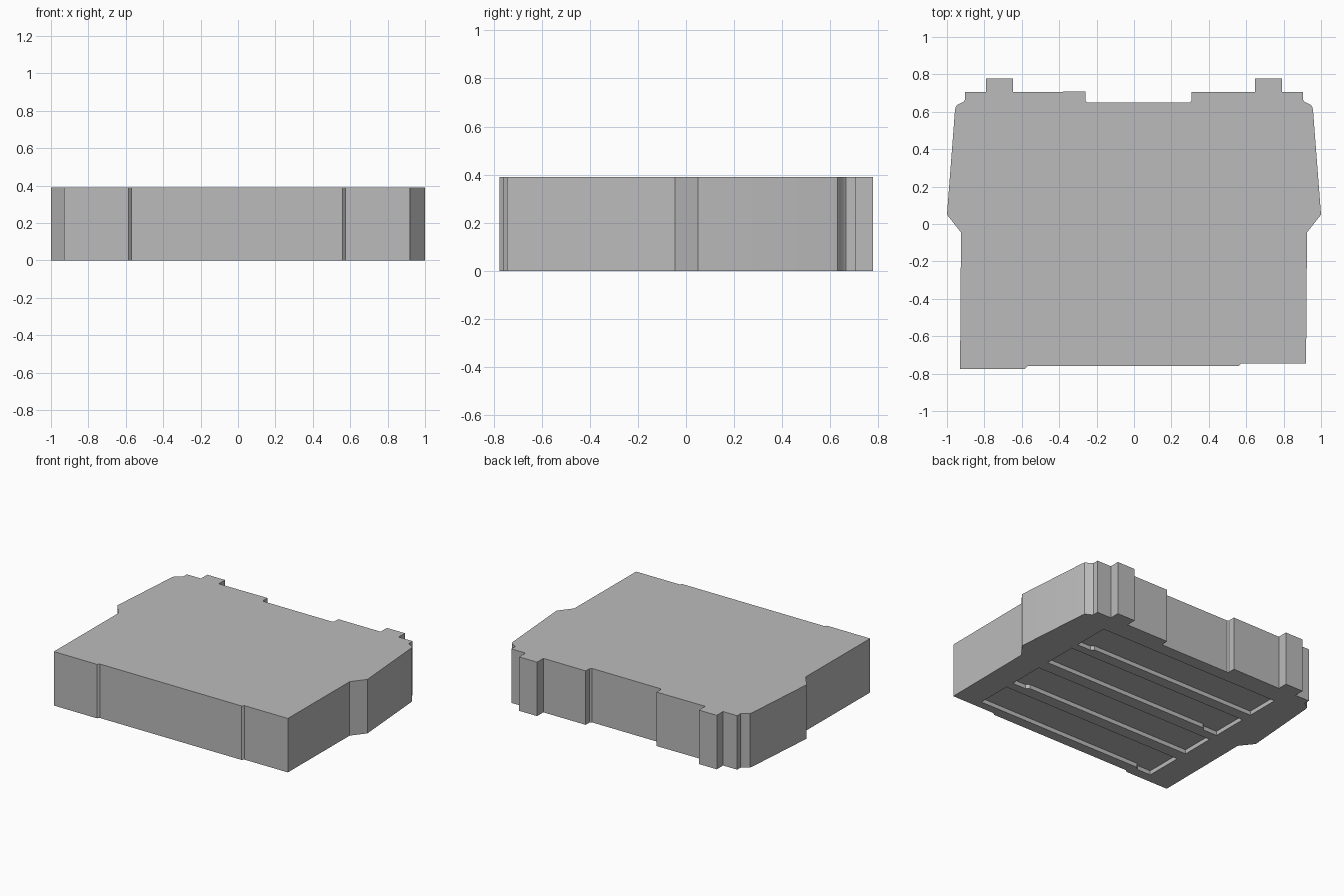
import bpy
import bmesh
import math

default_cube = bpy.data.objects.get("Cube")
if default_cube:
    bpy.data.objects.remove(default_cube, do_unlink=True)

HEIGHT = 0.39
SLOT_DEPTH = 0.03
SLOT_END = 0.73


def flat_material(name, colour):
    material = bpy.data.materials.new(name)
    material.use_nodes = True
    material.diffuse_color = colour
    material.node_tree.nodes["Principled BSDF"].inputs["Base Color"].default_value = colour
    return material


def extrude_profile(name, points, bottom, top, material):
    """Make a solid prism from a counter-clockwise outline."""
    bm = bmesh.new()
    base = bm.faces.new([bm.verts.new((x, y, bottom)) for x, y in points])
    extruded = bmesh.ops.extrude_face_region(bm, geom=[base], use_keep_orig=True)
    upper = [v for v in extruded["geom"] if isinstance(v, bmesh.types.BMVert)]
    bmesh.ops.translate(bm, verts=upper, vec=(0, 0, top - bottom))
    bmesh.ops.recalc_face_normals(bm, faces=bm.faces)
    mesh = bpy.data.meshes.new(name)
    bm.to_mesh(mesh)
    bm.free()
    mesh.materials.append(material)
    obj = bpy.data.objects.new(name, mesh)
    bpy.context.collection.objects.link(obj)
    return obj


grey = flat_material("plain grey", (0.5, 0.5, 0.5, 1))

# Stepped front edge, flared sides and notched back edge
front = [(-0.93, -0.775), (-0.585, -0.775), (-0.57, -0.76),
         (0.56, -0.76), (0.575, -0.745), (0.92, -0.745)]
flared_side = [(0.925, -0.045), (1, 0.05), (0.957, 0.61), (0.952, 0.63),
               (0.94, 0.64), (0.91, 0.655), (0.903, 0.665), (0.903, 0.705)]
back_tab = [(0.79, 0.705), (0.79, 0.777), (0.647, 0.777), (0.647, 0.705)]
notch = [(0.308, 0.705), (0.308, 0.66), (0.298, 0.65),
         (-0.25, 0.65), (-0.26, 0.66), (-0.26, 0.708)]
right_half = flared_side + back_tab
left_half = [(-x, y) for x, y in reversed(right_half)]
body = extrude_profile("body", front + right_half + notch + left_half, 0, HEIGHT, grey)

# Shallow slots across the underside, each with a wider end on alternating sides
slots = [(0.315, 0.56), (-0.01, 0.235), (-0.345, -0.1), (-0.685, -0.43)]
for i, (low, high) in enumerate(slots):
    side = 1 if i % 2 == 0 else -1
    outline = [(-SLOT_END, low), (0.6, low), (0.62, low - 0.02),
               (SLOT_END, low - 0.02), (SLOT_END, high), (-SLOT_END, high)]
    outline = [(side * x, y) for x, y in outline][::side]
    cutter = extrude_profile("slot_cutter", outline, -0.1, SLOT_DEPTH, grey)
    cutter.hide_render = True
    cut = body.modifiers.new("slot", "BOOLEAN")
    cut.operation = "DIFFERENCE"
    cut.solver = "EXACT"
    cut.object = cutter
    bpy.context.view_layer.objects.active = body
    bpy.ops.object.modifier_apply(modifier=cut.name)
    bpy.data.objects.remove(cutter, do_unlink=True)

# Smooth only the rounded rear corners
bpy.ops.object.select_all(action="DESELECT")
body.select_set(True)
bpy.context.view_layer.objects.active = body
bpy.ops.object.shade_smooth_by_angle(angle=math.radians(30))
